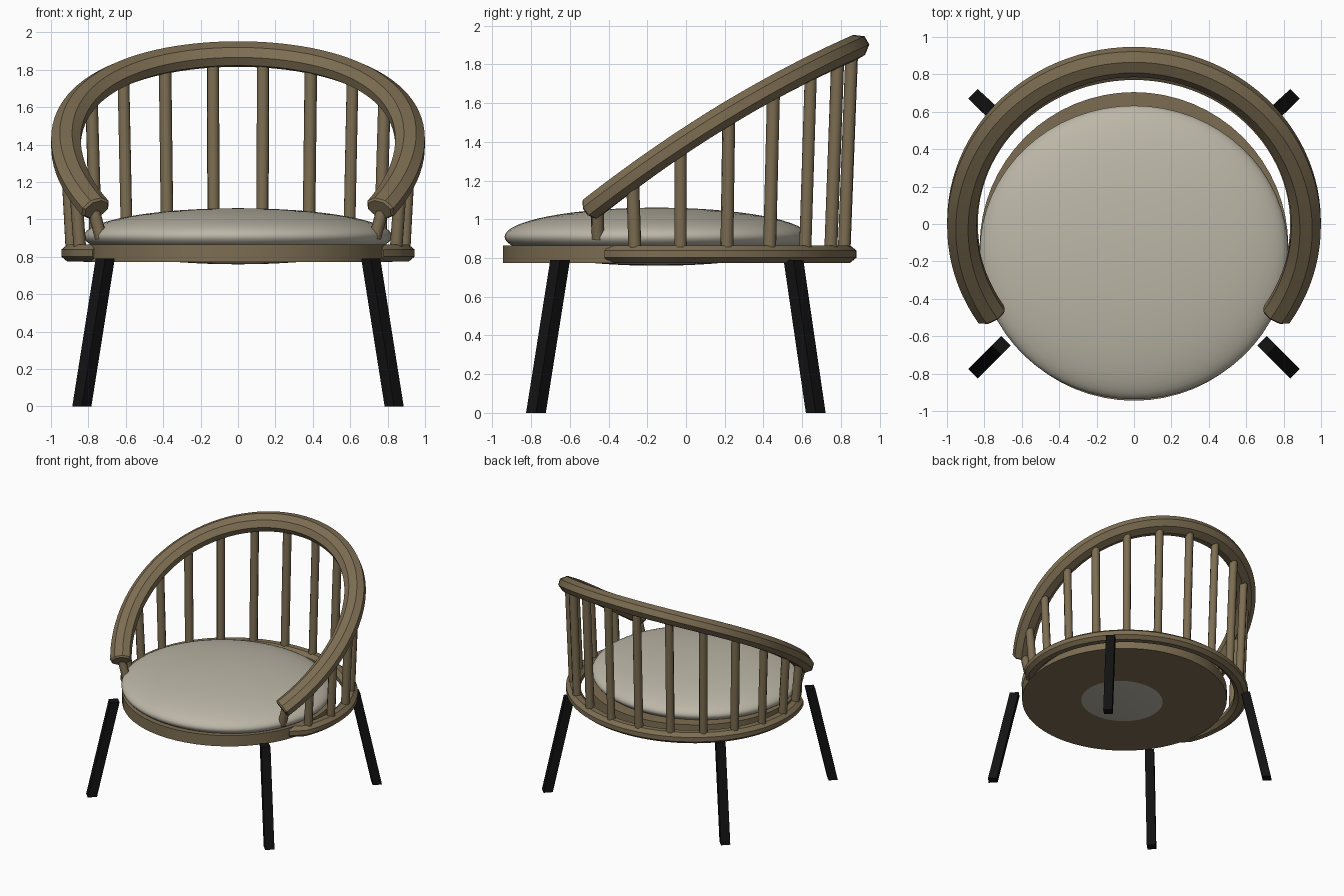
import bpy, bmesh, math
from mathutils import Vector

cube = bpy.data.objects.get("Cube")
if cube:
    bpy.data.objects.remove(cube, do_unlink=True)


def material(name, rgb, rough=0.6):
    m = bpy.data.materials.new(name)
    m.use_nodes = True
    m.diffuse_color = (*rgb, 1)
    bsdf = m.node_tree.nodes["Principled BSDF"]
    bsdf.inputs["Base Color"].default_value = (*rgb, 1)
    bsdf.inputs["Roughness"].default_value = rough
    return m


WOOD = material("brown wood", (0.205, 0.155, 0.085))
FABRIC = material("pale fabric", (0.50, 0.47, 0.385))
BLACK = material("black metal", (0.006, 0.006, 0.006))


def finish(name, bm, mat, smooth=None):
    bmesh.ops.recalc_face_normals(bm, faces=bm.faces)
    me = bpy.data.meshes.new(name)
    bm.to_mesh(me)
    bm.free()
    me.materials.append(mat)
    ob = bpy.data.objects.new(name, me)
    bpy.context.collection.objects.link(ob)
    if smooth:
        bpy.ops.object.select_all(action='DESELECT')
        ob.select_set(True)
        bpy.context.view_layer.objects.active = ob
        bpy.ops.object.shade_smooth_by_angle(angle=math.radians(smooth))
    return ob


def sweep(name, path, up, half_w, half_h, mat, sides=8, smooth=30, end_scale=1.0):
    """Sweep an oval polygon section along a path."""
    bm = bmesh.new()
    rings = []
    n = len(path)
    fit = 1 / math.cos(math.pi / sides)
    for i, p in enumerate(path):
        tan = (path[min(i + 1, n - 1)] - path[max(i - 1, 0)]).normalized()
        side = tan.cross(up).normalized()
        top = side.cross(tan)
        s = fit * (end_scale if i in (0, n - 1) else 1)
        ring = []
        for k in range(sides):
            a = 2 * math.pi * (k + 0.5) / sides
            ring.append(bm.verts.new(p + side * half_w * s * math.cos(a)
                                     + top * half_h * s * math.sin(a)))
        rings.append(ring)
    for a, b in zip(rings, rings[1:]):
        for k in range(sides):
            j = (k + 1) % sides
            bm.faces.new((a[k], a[j], b[j], b[k]))
    bm.faces.new(rings[0])
    bm.faces.new(rings[-1])
    return finish(name, bm, mat, smooth)


def rail_point(deg):
    """Point on the sloping top rail; 0 degrees is the middle of the back."""
    t = math.radians(deg)
    y = 0.866 * math.cos(t)
    return Vector((0.92 * math.sin(t), y, 1.41 + 0.66 * y - 0.13 * y * y))


def base_point(deg):
    t = math.radians(deg)
    return Vector((0.89 * math.sin(t), 0.825 * math.cos(t), 0.82))


# Round seat board
bm = bmesh.new()
bmesh.ops.create_cone(bm, cap_ends=True, segments=64, radius1=0.825, radius2=0.825, depth=0.092)
bmesh.ops.translate(bm, verts=bm.verts, vec=(0, -0.12, 0.819))
finish("seat_board", bm, WOOD, 30)

# Domed cushion, its underside just showing below the board
bm = bmesh.new()
bmesh.ops.create_uvsphere(bm, u_segments=64, v_segments=32, radius=1)
bmesh.ops.scale(bm, verts=bm.verts, vec=(0.825, 0.785, 0.15))
bmesh.ops.translate(bm, verts=bm.verts, vec=(0, -0.152, 0.91))
finish("seat_cushion", bm, FABRIC, 60)

# Sloping top rail
rail = [rail_point(-124 + 248 * i / 72) for i in range(73)]
ends = [rail[0] + (rail[0] - rail[1]).normalized() * 0.012,
        rail[-1] + (rail[-1] - rail[-2]).normalized() * 0.012]
sweep("top_rail", [ends[0]] + rail + [ends[1]], Vector((0, -0.5, 0.866)),
      0.079, 0.06, WOOD, end_scale=0.85)

# Lower ring, its ends turning into the seat board
ring = [base_point(-111 + 222 * i / 64) for i in range(65)]
tip = Vector((0.74, -0.38, 0.82))
ring = [Vector((-tip.x, tip.y, tip.z))] + ring + [tip]
sweep("lower_ring", ring, Vector((0, 0, 1)), 0.055, 0.045, WOOD)

# Spindles between lower ring and top rail
for label, sign in (("left", 1), ("right", -1)):
    for k in range(8):
        deg = sign * min(8.4 + 16.7 * k, 122)
        low, high = base_point(deg), rail_point(deg)
        if k == 7:
            low = Vector((low.x * 0.97, -0.455, 0.90))
        sweep(f"{label}_spindle_{k + 1}", [low, high], Vector((low.x, low.y, 0)).normalized(),
              0.031, 0.031, WOOD, smooth=50)

# Splayed square legs, turned to the diagonals
for label, sx, top_y, foot_y in (("front", 1, -0.65, -0.775), ("front", -1, -0.65, -0.775),
                                 ("back", 1, 0.555, 0.67), ("back", -1, 0.555, 0.67)):
    bm = bmesh.new()
    bmesh.ops.create_cone(bm, cap_ends=True, segments=4, radius1=0.051, radius2=0.051, depth=1)
    for v in bm.verts:
        a = round(math.atan2(v.co.y, v.co.x) / (math.pi / 2)) * math.pi / 2
        x, y, z = (0.71, top_y, 0.79) if v.co.z > 0 else (0.835, foot_y, 0)
        v.co = (sx * x + 0.051 * math.cos(a), y + 0.051 * math.sin(a), z)
    finish(f"{label}_{'left' if sx > 0 else 'right'}_leg", bm, BLACK)
